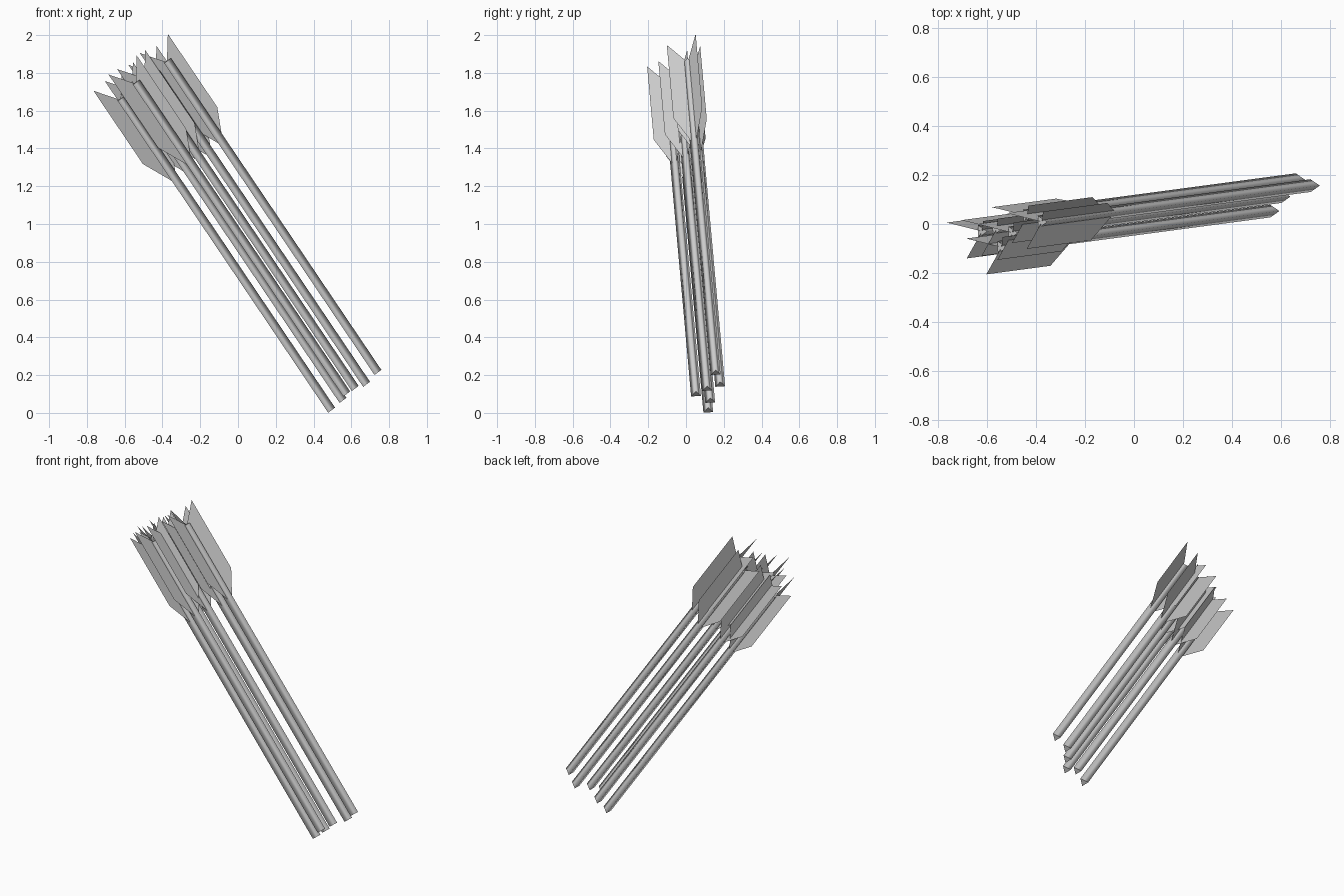
import bpy, math
from mathutils import Vector, Matrix

if "Cube" in bpy.data.objects:
    bpy.data.objects.remove(bpy.data.objects["Cube"])

# Shared arrow direction and frame (side, depth, along)
slope = Vector((-0.675, -0.09, 1))
L = slope.length
along = slope.normalized()
side = Vector((1, 0, 0.675)).normalized()
depth = along.cross(side)
frame = Matrix((side, depth, along)).transposed().to_4x4()

SHAFT_R, VANE_R = 0.03, 0.102
SHAFT_END = 1.65 * L


def make(name, verts, faces, base):
    mesh = bpy.data.meshes.new(name)
    mesh.from_pydata(verts, [], faces)
    mesh.update()
    obj = bpy.data.objects.new(name, mesh)
    obj.matrix_world = Matrix.Translation(base) @ frame
    bpy.context.collection.objects.link(obj)
    return obj


def shaft(name, base):
    # three-sided shaft, smooth sides and flat ends
    verts = [(SHAFT_R * math.cos(a), SHAFT_R * math.sin(a), z)
             for z in (0, SHAFT_END)
             for a in (0, math.tau / 3, 2 * math.tau / 3)]
    faces = [(i, (i + 1) % 3, (i + 1) % 3 + 3, i + 3) for i in range(3)]
    obj = make(name, verts, faces + [(2, 1, 0), (3, 4, 5)], base)
    for p in obj.data.polygons:
        p.use_smooth = len(p.vertices) == 4


def fletching(name, base):
    # three thin vanes with a swept-back tail
    profile = [(0, 1.20), (VANE_R, 1.355), (VANE_R, 1.743), (0, 1.645)]
    verts, faces = [], []
    for deg in (-90, 30, 154):
        a = math.radians(deg)
        n = len(verts)
        verts += [(r * math.cos(a), r * math.sin(a), t * L) for r, t in profile]
        faces.append((n, n + 1, n + 2, n + 3))
    make(name, verts, faces, base)


# Arrow tip positions
bases = [(0.489, 0.118, 0.011), (0.549, 0.128, 0.063), (0.569, 0.053, 0.097),
         (0.614, 0.112, 0.126), (0.674, 0.181, 0.148), (0.734, 0.157, 0.211)]
for i, b in enumerate(bases, 1):
    shaft(f"arrow_shaft_{i}", Vector(b))
    fletching(f"arrow_fletching_{i}", Vector(b))
